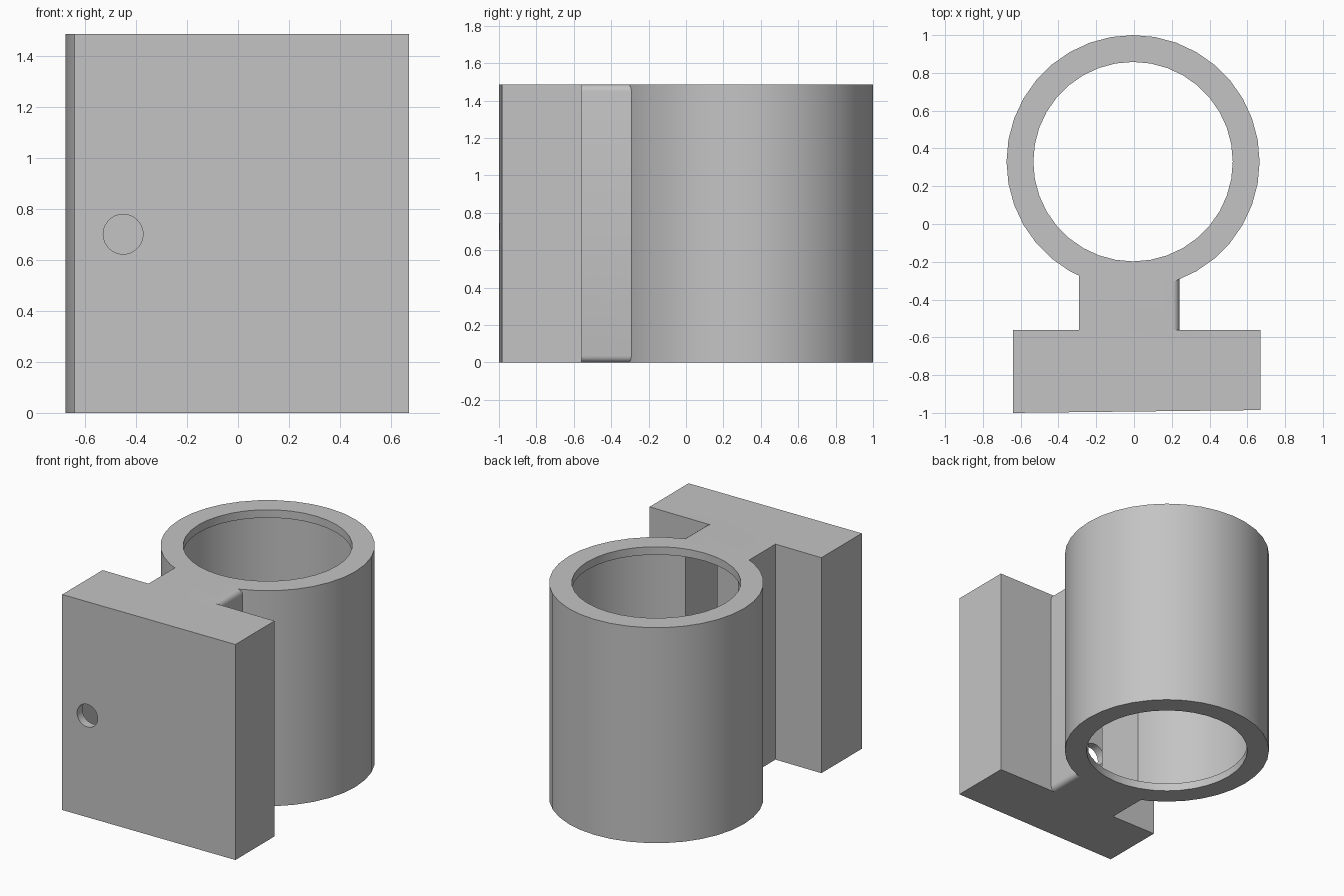
import bpy, bmesh, math
from mathutils import Matrix, Vector

if "Cube" in bpy.data.objects:
    bpy.data.objects.remove(bpy.data.objects["Cube"], do_unlink=True)

HEIGHT = 1.485
WALL = 0.055
CENTRE = (-0.005, 0.33)

grey = bpy.data.materials.new("light_grey")
grey.use_nodes = True
COLOUR = (0.55, 0.55, 0.55, 1)
grey.diffuse_color = COLOUR
grey.node_tree.nodes["Principled BSDF"].inputs["Base Color"].default_value = COLOUR


def finish(name, bm):
    bmesh.ops.recalc_face_normals(bm, faces=bm.faces)
    mesh = bpy.data.meshes.new(name)
    bm.to_mesh(mesh)
    bm.free()
    mesh.materials.append(grey)
    ob = bpy.data.objects.new(name, mesh)
    bpy.context.collection.objects.link(ob)
    return ob


def prism(name, outline, z0, z1):
    """Extrude a plan outline upward."""
    bm = bmesh.new()
    face = bm.faces.new([bm.verts.new((x, y, z0)) for x, y in outline])
    top = bmesh.ops.extrude_face_region(bm, geom=[face])["geom"]
    bmesh.ops.translate(bm, vec=(0, 0, z1 - z0),
                        verts=[v for v in top if isinstance(v, bmesh.types.BMVert)])
    return finish(name, bm)


def box(name, x0, x1, y0, y1, z0, z1):
    return prism(name, [(x0, y0), (x1, y0), (x1, y1), (x0, y1)], z0, z1)


def disc(name, radius, z0, z1, sides=36):
    cx, cy = CENTRE
    pts = [(cx + radius * math.cos(math.tau * i / sides),
            cy + radius * math.sin(math.tau * i / sides)) for i in range(sides)]
    return prism(name, pts, z0, z1)


def combine(target, other, operation):
    other.hide_render = True
    mod = target.modifiers.new(operation, 'BOOLEAN')
    mod.operation = operation
    mod.solver = 'EXACT'
    mod.object = other
    bpy.context.view_layer.objects.active = target
    bpy.ops.object.modifier_apply(modifier=mod.name)
    bpy.data.objects.remove(other, do_unlink=True)


# Outer body: round sleeve, neck and slightly tapered mounting plate
body = disc("sleeve_bracket", 0.67, 0, HEIGHT)

neck = box("neck", -0.29, 0.24, -0.7, -0.24, 0, HEIGHT)
bm = bmesh.new()
bm.from_mesh(neck.data)
rounded = [e for e in bm.edges
           if all(v.co.x > 0.2 for v in e.verts)
           and abs(e.verts[0].co.z - e.verts[1].co.z) < 0.01]
bmesh.ops.bevel(bm, geom=rounded, offset=0.035, segments=4, profile=0.5, affect='EDGES')
bm.to_mesh(neck.data)
bm.free()
combine(body, neck, 'UNION')

plate = prism("plate", [(-0.64, -1), (0.67, -0.985), (0.67, -0.56), (-0.64, -0.56)], 0, HEIGHT)
combine(body, plate, 'UNION')

# Hollow interior: wide bore, neck slot and plate cavity
low, high = WALL, HEIGHT - WALL
cavity = disc("cavity", 0.61, low, high)
combine(cavity, box("slot", -0.23, 0.18, -0.75, 0.1, low, high), 'UNION')
combine(cavity, box("plate_cavity", -0.64 + WALL, 0.67 - WALL, -0.94, -0.6, low, high), 'UNION')
combine(body, cavity, 'DIFFERENCE')

# Narrower openings at both ends leave a lip
combine(body, disc("lip_opening", 0.528, -0.1, HEIGHT + 0.1), 'DIFFERENCE')

# Round hole through the front wall
bm = bmesh.new()
bmesh.ops.create_cone(bm, cap_ends=True, segments=32, radius1=0.078, radius2=0.078, depth=0.3,
                      matrix=Matrix.Translation(Vector((-0.45, -1, 0.7)))
                      @ Matrix.Rotation(math.pi / 2, 4, 'X'))
combine(body, finish("front_hole", bm), 'DIFFERENCE')

# Smooth curved walls, keep corners crisp
bpy.ops.object.select_all(action='DESELECT')
body.select_set(True)
bpy.context.view_layer.objects.active = body
bpy.ops.object.shade_smooth_by_angle(angle=math.radians(30))
